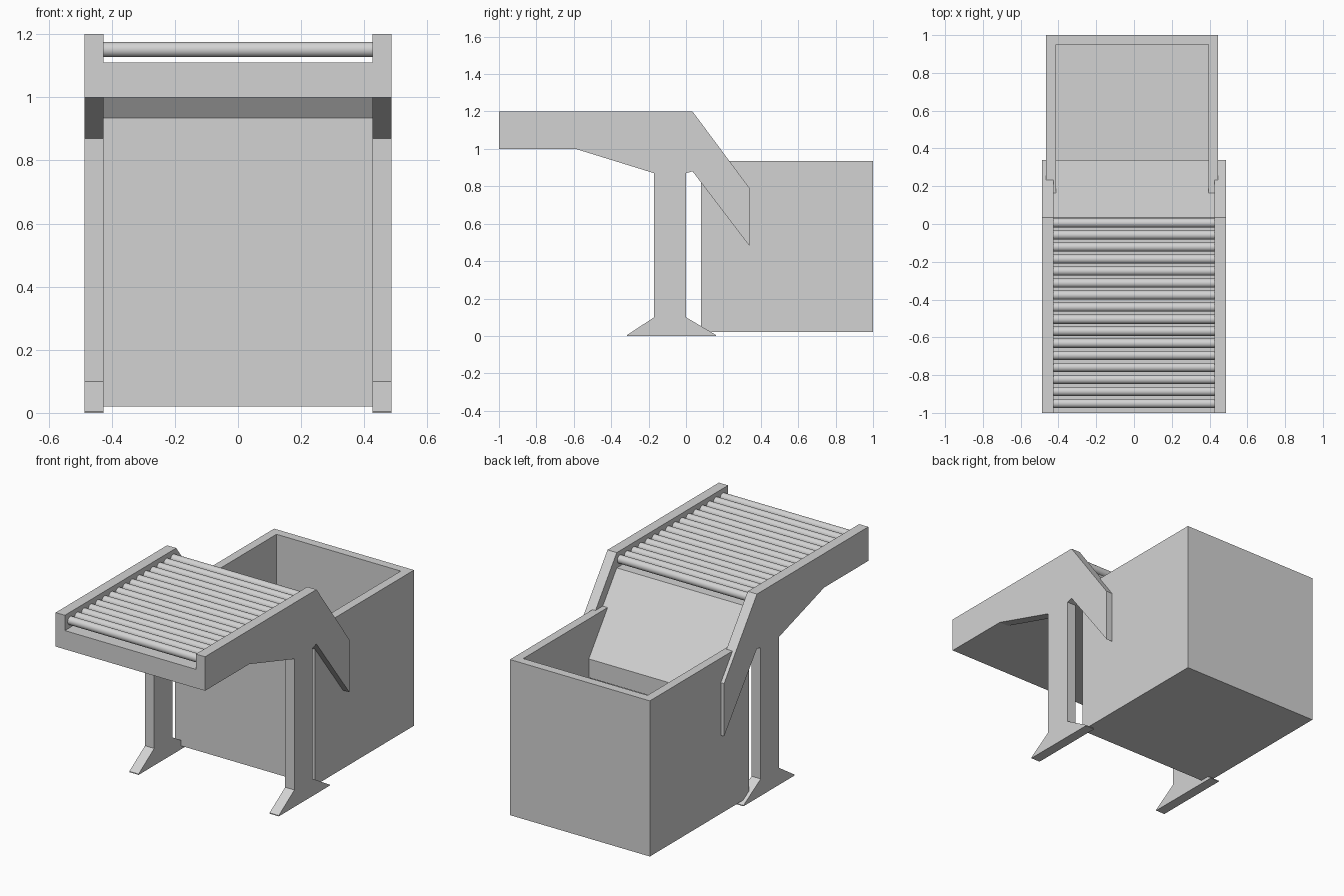
import bpy
import bmesh
from math import radians

if "Cube" in bpy.data.objects:
    bpy.data.objects.remove(bpy.data.objects["Cube"], do_unlink=True)

grey = bpy.data.materials.new("light_grey")
grey.use_nodes = True
grey.diffuse_color = (0.65, 0.65, 0.65, 1)
grey.node_tree.nodes["Principled BSDF"].inputs["Base Color"].default_value = grey.diffuse_color


def finish(name, bm):
    bmesh.ops.recalc_face_normals(bm, faces=bm.faces)
    mesh = bpy.data.meshes.new(name)
    bm.to_mesh(mesh)
    bm.free()
    mesh.materials.append(grey)
    obj = bpy.data.objects.new(name, mesh)
    bpy.context.collection.objects.link(obj)
    return obj


def extrude_profile(name, points, x0, x1):
    """Sweep a closed (y, z) outline from x0 to x1."""
    bm = bmesh.new()
    face = bm.faces.new([bm.verts.new((x0, y, z)) for y, z in points])
    swept = bmesh.ops.extrude_face_region(bm, geom=[face])["geom"]
    verts = [v for v in swept if isinstance(v, bmesh.types.BMVert)]
    bmesh.ops.translate(bm, verts=verts, vec=(x1 - x0, 0, 0))
    return finish(name, bm)


INNER, OUTER = 0.426, 0.486

# Side frames: rail, sloped arm, leg and splayed foot in one plate
frame = [(-1, 1), (-1, 1.2), (0.035, 1.2), (0.34, 0.79), (0.34, 0.48),
         (0.035, 0.88), (0, 0.87), (0, 0.1), (0.16, 0.005), (0.16, 0),
         (-0.315, 0), (-0.315, 0.005), (-0.17, 0.1), (-0.17, 0.87), (-0.59, 1)]
extrude_profile("left_frame", frame, INNER, OUTER)
extrude_profile("right_frame", frame, -OUTER, -INNER)

# Roller bed continuing into the chute
bed = [(-1, 1), (-1, 1.11), (0.035, 1.11), (0.34, 0.70), (0.34, 0.59), (0.035, 1)]
extrude_profile("bed_and_chute", bed, -INNER, INNER)

# Open bin
bm = bmesh.new()
bmesh.ops.create_cube(bm, size=1)
bmesh.ops.scale(bm, verts=bm.verts, vec=(0.91, 0.92, 0.915))
bmesh.ops.translate(bm, verts=bm.verts, vec=(-0.01, 0.54, 0.4775))
bm.faces.ensure_lookup_table()
top = max(bm.faces, key=lambda f: f.calc_center_median().z)
bmesh.ops.inset_region(bm, faces=[top], thickness=0.072)
well = bmesh.ops.extrude_face_region(bm, geom=[top])["geom"]
bmesh.ops.translate(bm, verts=[v for v in well if isinstance(v, bmesh.types.BMVert)],
                    vec=(0, 0, -0.84))
if top.is_valid:
    bmesh.ops.delete(bm, geom=[top], context="FACES_ONLY")
finish("bin", bm)

# Rollers
bpy.ops.mesh.primitive_cylinder_add(vertices=24, radius=0.024, depth=2 * INNER,
                                    location=(0, -0.95, 1.151), rotation=(0, radians(90), 0))
rollers = bpy.context.object
rollers.name = "rollers"
rollers.data.materials.append(grey)
bpy.ops.object.shade_smooth_by_angle(angle=radians(40))
array = rollers.modifiers.new("row", "ARRAY")
array.count = 16
array.use_relative_offset = False
array.use_constant_offset = True
array.constant_offset_displace = (0, 0.0637, 0)
